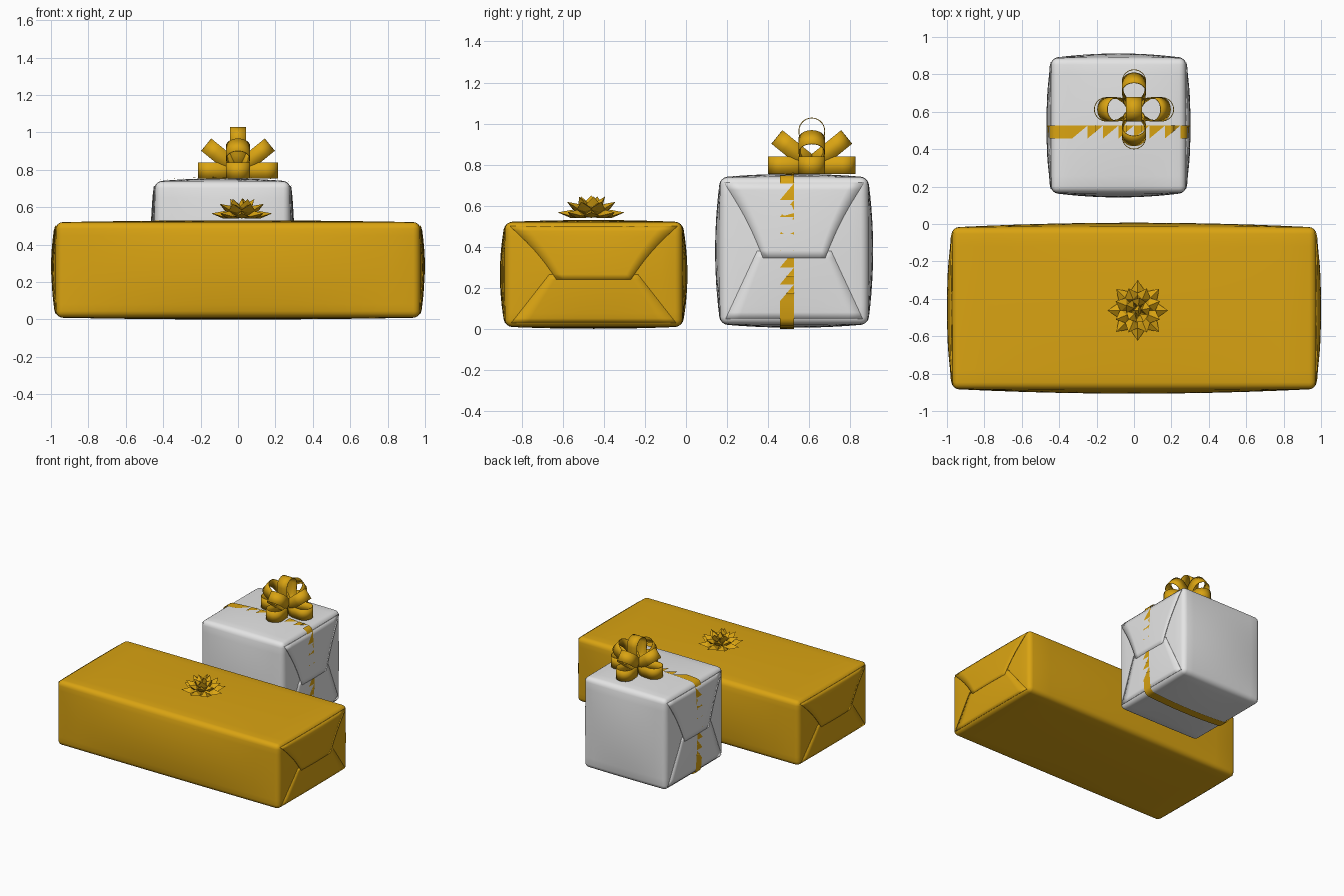
import bpy, bmesh, math
from mathutils import Vector, Matrix

if "Cube" in bpy.data.objects:
    bpy.data.objects.remove(bpy.data.objects["Cube"])


def material(name, rgb):
    m = bpy.data.materials.new(name)
    m.diffuse_color = (*rgb, 1)
    m.use_nodes = True
    m.node_tree.nodes["Principled BSDF"].inputs["Base Color"].default_value = m.diffuse_color
    return m


GOLD = material("gold", (0.70, 0.37, 0.006))
WHITE = material("white_paper", (0.78, 0.78, 0.78))


def finish(name, bm, mat, angle=40, thick=0):
    me = bpy.data.meshes.new(name)
    bm.to_mesh(me)
    bm.free()
    ob = bpy.data.objects.new(name, me)
    bpy.context.collection.objects.link(ob)
    me.materials.append(mat)
    if thick:
        s = ob.modifiers.new("thickness", 'SOLIDIFY')
        s.thickness, s.offset = thick, 0
    bpy.ops.object.select_all(action='DESELECT')
    ob.select_set(True)
    bpy.context.view_layer.objects.active = ob
    bpy.ops.object.shade_smooth_by_angle(angle=math.radians(angle))
    return ob


def make_wrap(center, half, bulge, r):
    """Maps a point on a plain cuboid to the rounded, puffed-out parcel surface."""
    def wrap(p):
        inner = Vector([max(-h + r, min(h - r, c)) for c, h in zip(p, half)])
        d = Vector(p) - inner
        q = inner + (d.normalized() * r if d.length > 1e-9 else d)
        n = [max(-1, min(1, q[i] / half[i])) for i in range(3)]
        for i in range(3):
            j, k = (i + 1) % 3, (i + 2) % 3
            q[i] += bulge[i] * n[i] * (1 - n[j] ** 2) * (1 - n[k] ** 2)
        return q + Vector(center)
    return wrap


def ticks(h, r, n=12):
    edge = [h, h - r * 0.586, h - r]
    mid = [(-1 + 2 * i / n) * (h - r) for i in range(1, n)]
    return [-e for e in edge] + mid + edge[::-1]


def parcel(name, wrap, half, r, mat):
    bm = bmesh.new()
    for axis in range(3):
        j, k = (axis + 1) % 3, (axis + 2) % 3
        tj, tk = ticks(half[j], r), ticks(half[k], r)
        for side in (-1, 1):
            grid = []
            for a in tj:
                row = []
                for b in tk:
                    p = [0, 0, 0]
                    p[axis], p[j], p[k] = side * half[axis], a, b
                    row.append(bm.verts.new(wrap(p)))
                grid.append(row)
            for a in range(len(tj) - 1):
                for b in range(len(tk) - 1):
                    bm.faces.new((grid[a][b], grid[a + 1][b], grid[a + 1][b + 1], grid[a][b + 1]))
    bmesh.ops.remove_doubles(bm, verts=bm.verts, dist=1e-5)
    bmesh.ops.recalc_face_normals(bm, faces=bm.faces)
    finish(name, bm, mat, 50)


def flap(name, wrap, half, side, v0, v1, w0, w1, sag, lift, mat):
    """Folded paper flap on an end, tapering from the box edge to the middle."""
    bm, n, rows = bmesh.new(), 10, []
    for i in range(n + 1):
        t = i / n
        w = w0 + (w1 - w0) * t - sag * math.sin(math.pi * t)
        v = v0 + (v1 - v0) * t
        row = []
        for c in range(n + 1):
            q = wrap((side * half[0], w * (-1 + 2 * c / n) * half[1], v * half[2]))
            row.append(bm.verts.new(q + Vector((side * lift, 0, 0))))
        rows.append(row)
    for i in range(n):
        for c in range(n):
            bm.faces.new((rows[i][c], rows[i][c + 1], rows[i + 1][c + 1], rows[i + 1][c]))
    finish(name, bm, mat, 40, 0.006)


# Wrapped parcels with folded ends
R = 0.035
BOXES = (
    ("gold_box", (0, -0.45, 0.265), (0.972, 0.432, 0.255), (0.022, 0.025, 0.010), GOLD),
    ("white_box", (-0.083, 0.527, 0.38), (0.36, 0.36, 0.358), (0.019, 0.025, 0.017), WHITE),
)
for name, center, half, bulge, mat in BOXES:
    wrap = make_wrap(center, half, bulge, R)
    parcel(name, wrap, half, R, mat)
    for side, tag in ((-1, "left"), (1, "right")):
        flap(f"{name}_lower_flap_{tag}", wrap, half, side, -0.93, 0.0, 0.93, 0.5, 0.0, 0.0005, mat)
        flap(f"{name}_upper_flap_{tag}", wrap, half, side, 0.93, -0.1, 0.95, 0.42, 0.04, 0.003, mat)

# Ribbon band around the white box: solid below and at corners, saw-toothed elsewhere
_, center, half, bulge, _ = BOXES[1]
big = [h + 0.006 for h in half]
ribbon_wrap = make_wrap(center, big, bulge, R)
Y0, Y1 = 0.457 - center[1], 0.526 - center[1]
hx, hz = big[0], big[2]


def side_ticks(h):
    e = [h, h - R * 0.586, h - R]
    return [-x for x in e] + [(-1 + 2 * i / 8) * (h - R) for i in range(1, 8)] + e[::-1]


SIDES = (
    (lambda s: (hx, s), hz, True), (lambda s: (-hx, s), hz, True),
    (lambda s: (s, hz), hx, True), (lambda s: (s, -hz), hx, False),
)
bm = bmesh.new()
for place, h, toothed in SIDES:
    ts = side_ticks(h)
    for i, (a, b) in enumerate(zip(ts, ts[1:])):
        (ax, az), (bx, bz) = place(a), place(b)
        pts = [(ax, Y0, az), (ax, Y1, az), (bx, Y1, bz), (bx, Y0, bz)]
        if toothed and 3 <= i < len(ts) - 3:
            pts = pts[:3]
        bm.faces.new([bm.verts.new(ribbon_wrap(p)) for p in pts])
bmesh.ops.remove_doubles(bm, verts=bm.verts, dist=1e-5)
bmesh.ops.recalc_face_normals(bm, faces=bm.faces)
finish("ribbon_band", bm, GOLD)


# Loop bow on the white box
def ribbon_loop(name, az, tilt, length):
    r, hw = 0.063, 0.0425
    half_path = [(0.012, 0.004), (0.04, 0.036), (0.08, 0.056)]
    arc = [(length - r + r * math.cos(a), r * math.sin(a))
           for a in [math.pi / 2 - math.pi * i / 14 for i in range(15)]]
    path = half_path + arc + [(x, -y) for x, y in half_path[::-1]]
    m = (Matrix.Translation((0, 0.613, 0.797)) @ Matrix.Rotation(math.radians(az), 4, 'Z')
         @ Matrix.Rotation(-math.radians(tilt), 4, 'Y'))
    bm = bmesh.new()
    lo = [bm.verts.new(m @ Vector((x, y, -hw))) for x, y in path]
    hi = [bm.verts.new(m @ Vector((x, y, hw))) for x, y in path]
    for i in range(len(path)):
        j = (i + 1) % len(path)
        bm.faces.new((lo[i], lo[j], hi[j], hi[i]))
    finish(name, bm, GOLD, 40, 0.004)


for i in range(4):
    ribbon_loop(f"bow_lower_loop_{i}", 90 * i, 0, 0.212)
    ribbon_loop(f"bow_upper_loop_{i}", 90 * i, 39, 0.217)
ribbon_loop("bow_top_loop", 0, 90, 0.23)

# Star bow on the gold box: rings of pointed folded petals
bm = bmesh.new()
RINGS = ((8, 0.165, 8, 0), (8, 0.15, 30, 22.5), (5, 0.125, 55, 10), (1, 0.11, 86, 0))
for count, L, tilt, start in RINGS:
    for i in range(count):
        m = (Matrix.Translation((0.02, -0.462, 0.54))
             @ Matrix.Rotation(math.radians(start + 360 * i / count), 4, 'Z')
             @ Matrix.Rotation(-math.radians(tilt), 4, 'Y'))
        root, tip, left, right, top, low = [bm.verts.new(m @ Vector(p)) for p in (
            (0.01, 0, 0), (L, 0, 0.004), (0.62 * L, 0.04, -0.004), (0.62 * L, -0.04, -0.004),
            (0.6 * L, 0, 0.026), (0.6 * L, 0, -0.014))]
        for a, b in ((left, top), (top, right), (right, low), (low, left)):
            bm.faces.new((root, a, b))
            bm.faces.new((tip, b, a))
bmesh.ops.recalc_face_normals(bm, faces=bm.faces)
finish("star_bow", bm, GOLD, 25)
